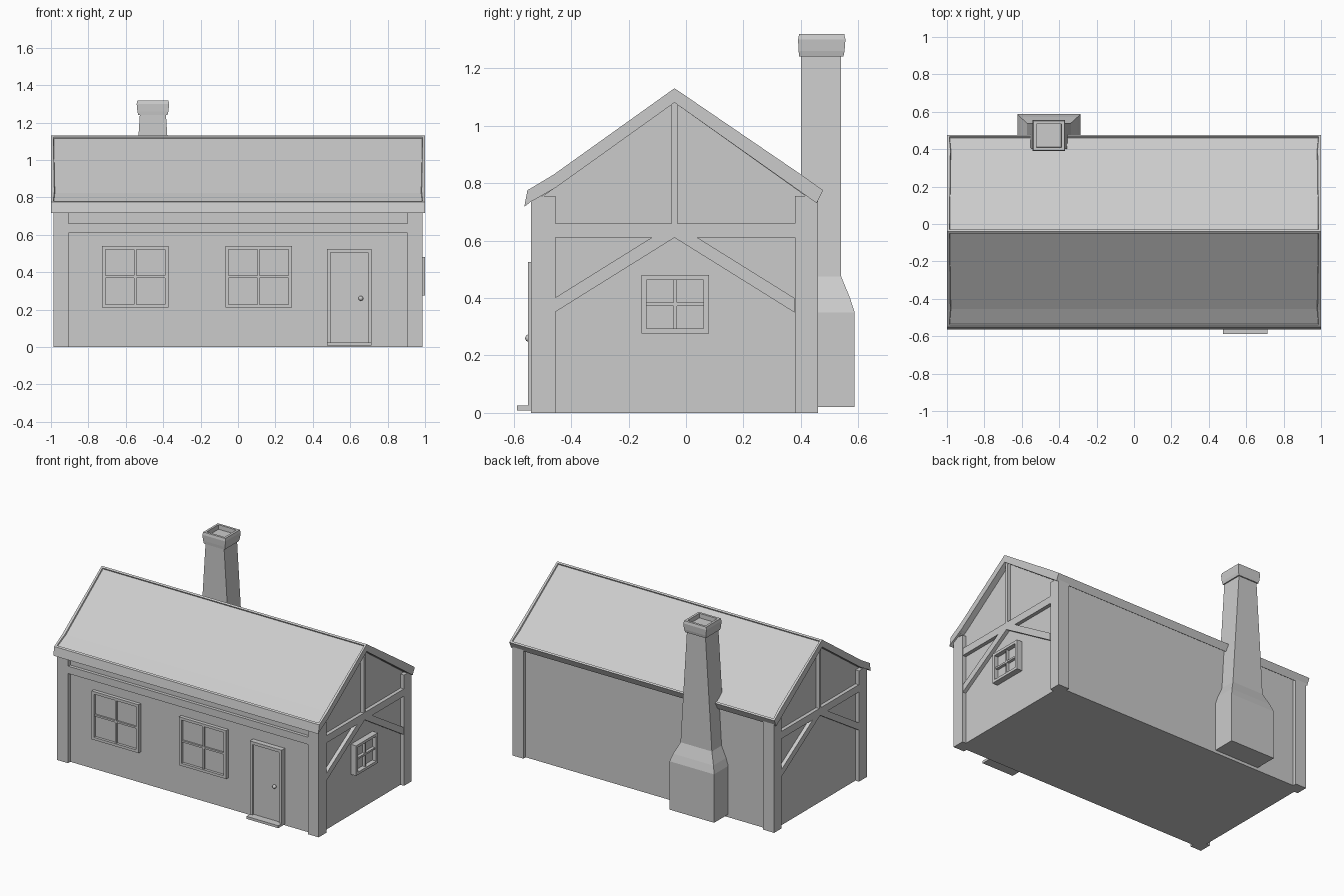
import bpy, bmesh
from mathutils import Vector

if "Cube" in bpy.data.objects:
    bpy.data.objects.remove(bpy.data.objects["Cube"])

YC = -0.04  # ridge line, centre of the house depth


def finish(name, bm):
    bmesh.ops.recalc_face_normals(bm, faces=bm.faces)
    me = bpy.data.meshes.new(name)
    bm.to_mesh(me)
    bm.free()
    ob = bpy.data.objects.new(name, me)
    bpy.context.collection.objects.link(ob)
    return ob


def loft(bm, rings):
    vs = [[bm.verts.new(p) for p in r] for r in rings]
    n = len(vs[0])
    for a, b in zip(vs, vs[1:]):
        for i in range(n):
            j = (i + 1) % n
            bm.faces.new((a[i], a[j], b[j], b[i]))
    bm.faces.new(vs[0][::-1])
    return bm.faces.new(vs[-1])


def prism(bm, pts, x0, x1):
    """Extrude a (y, z) outline along x."""
    loft(bm, [[(x, y, z) for y, z in pts] for x in (x0, x1)])


def box(bm, x0, x1, y0, y1, z0, z1):
    prism(bm, [(y0, z0), (y1, z0), (y1, z1), (y0, z1)], x0, x1)


def flip(pts):
    return [(2 * YC - y, z) for y, z in pts]


# Wall core (recessed plaster panels)
bm = bmesh.new()
prism(bm, [(-0.515, 0), (0.435, 0), (0.435, 0.755), (YC, 1.095), (-0.515, 0.755)], -0.96, 0.96)
finish("walls", bm)

# Corner posts
bm = bmesh.new()
for s in (-1, 1):
    for y0, y1 in ((-0.54, -0.455), (0.38, 0.46)):
        x0, x1 = sorted((s * 0.905, s * 0.987))
        box(bm, x0, x1, y0, y1, 0, 0.755)
finish("corner_posts", bm)

# Gable timbers on both ends
brace = [(-0.457, 0.35), (YC, 0.61), (-0.12, 0.61), (-0.457, 0.40)]
rafter = [(-0.50, 0.752), (YC, 1.08), (YC, 1.11), (-0.50, 0.785)]
bm = bmesh.new()
for s in (-1, 1):
    x0, x1 = sorted((s * 0.94, s * 0.985))
    box(bm, x0, x1, -0.456, 0.381, 0.61, 0.66)
    box(bm, x0, x1, YC - 0.01, YC + 0.01, 0.66, 1.09)
    for p in (brace, rafter):
        prism(bm, p, x0, x1)
        prism(bm, flip(p), x0, x1)
finish("gable_timbers", bm)

# Front beam
bm = bmesh.new()
box(bm, -0.906, 0.906, -0.537, -0.50, 0.61, 0.66)
finish("front_beam", bm)

# Roof with flared eaves and a raised rim around each slope
top = [(-0.552, 0.775), (-0.46, 0.83), (YC, 1.13), (0.40, 0.83), (0.477, 0.775)]
under = [(0.455, 0.73), (0.38, 0.783), (YC, 1.08), (-0.455, 0.783), (-0.54, 0.735), (-0.563, 0.717)]
bm = bmesh.new()
prism(bm, top + under, -1.0, 1.0)
bmesh.ops.recalc_face_normals(bm, faces=bm.faces)
for s in (-1, 1):
    slope = [f for f in bm.faces if f.normal.z > 0.3 and f.normal.y * s > 0.1
             and f.calc_center_median().z > 0.79]
    bmesh.ops.inset_region(bm, faces=slope, thickness=0.018, depth=0)
    bmesh.ops.inset_region(bm, faces=slope, thickness=0.003, depth=-0.008)
finish("roof", bm)

# Chimney: stepped base, tapered shaft, flared cap with hollow top
CX = -0.455
sections = [  # z, half width, y front, y back
    (0.02, 0.168, 0.40, 0.587), (0.35, 0.168, 0.40, 0.587), (0.40, 0.152, 0.40, 0.571),
    (0.475, 0.118, 0.40, 0.54), (0.69, 0.105, 0.40, 0.54), (1.24, 0.07, 0.40, 0.54),
    (1.24, 0.078, 0.394, 0.548), (1.26, 0.083, 0.392, 0.552), (1.30, 0.087, 0.39, 0.555),
    (1.318, 0.083, 0.394, 0.551)]
bm = bmesh.new()
cap = loft(bm, [[(CX - h, a, z), (CX + h, a, z), (CX + h, b, z), (CX - h, b, z)]
                for z, h, a, b in sections])
bmesh.ops.recalc_face_normals(bm, faces=bm.faces)
bmesh.ops.inset_region(bm, faces=[cap], thickness=0.022)
bmesh.ops.inset_region(bm, faces=[cap], thickness=0.002, depth=-0.03)
finish("chimney", bm)


# Windows: frame, cross bars and a recessed pane, built facing -y
def window(name, w, h, d, loc, turn=0.0):
    bm = bmesh.new()
    t, b = 0.018, 0.006
    for s in (-1, 1):
        x0, x1 = sorted((s * w / 2, s * (w / 2 - t)))
        box(bm, x0, x1, -d, 0.01, -h / 2, h / 2)
        z0, z1 = sorted((s * h / 2, s * (h / 2 - t)))
        box(bm, -w / 2 + t, w / 2 - t, -d, 0.01, z0, z1)
    box(bm, -b, b, -d * 0.75, 0.01, -h / 2 + t, h / 2 - t)
    box(bm, -w / 2 + t, w / 2 - t, -d * 0.75, 0.01, -b, b)
    box(bm, -w / 2 + t, w / 2 - t, -d * 0.25, 0.01, -h / 2 + t, h / 2 - t)
    ob = finish(name, bm)
    ob.location = loc
    ob.rotation_euler.z = turn


window("front_window_left", 0.355, 0.33, 0.024, (-0.55, -0.515, 0.375))
window("front_window_right", 0.355, 0.33, 0.024, (0.11, -0.515, 0.375))
window("gable_window", 0.235, 0.205, 0.04, (0.96, -0.038, 0.378), 1.570796)

# Door frame, leaf, step and knob
bm = bmesh.new()
box(bm, 0.475, 0.495, -0.55, -0.50, 0.01, 0.525)
box(bm, 0.695, 0.715, -0.55, -0.50, 0.01, 0.525)
box(bm, 0.495, 0.695, -0.55, -0.50, 0.505, 0.525)
finish("door_frame", bm)
bm = bmesh.new()
box(bm, 0.495, 0.695, -0.538, -0.50, 0.01, 0.505)
finish("door", bm)
bm = bmesh.new()
box(bm, 0.475, 0.715, -0.588, -0.50, 0.008, 0.025)
finish("door_step", bm)
bm = bmesh.new()
bmesh.ops.create_uvsphere(bm, u_segments=12, v_segments=8, radius=0.013)
for f in bm.faces:
    f.smooth = True
bmesh.ops.translate(bm, verts=bm.verts, vec=Vector((0.657, -0.547, 0.26)))
finish("door_knob", bm)
